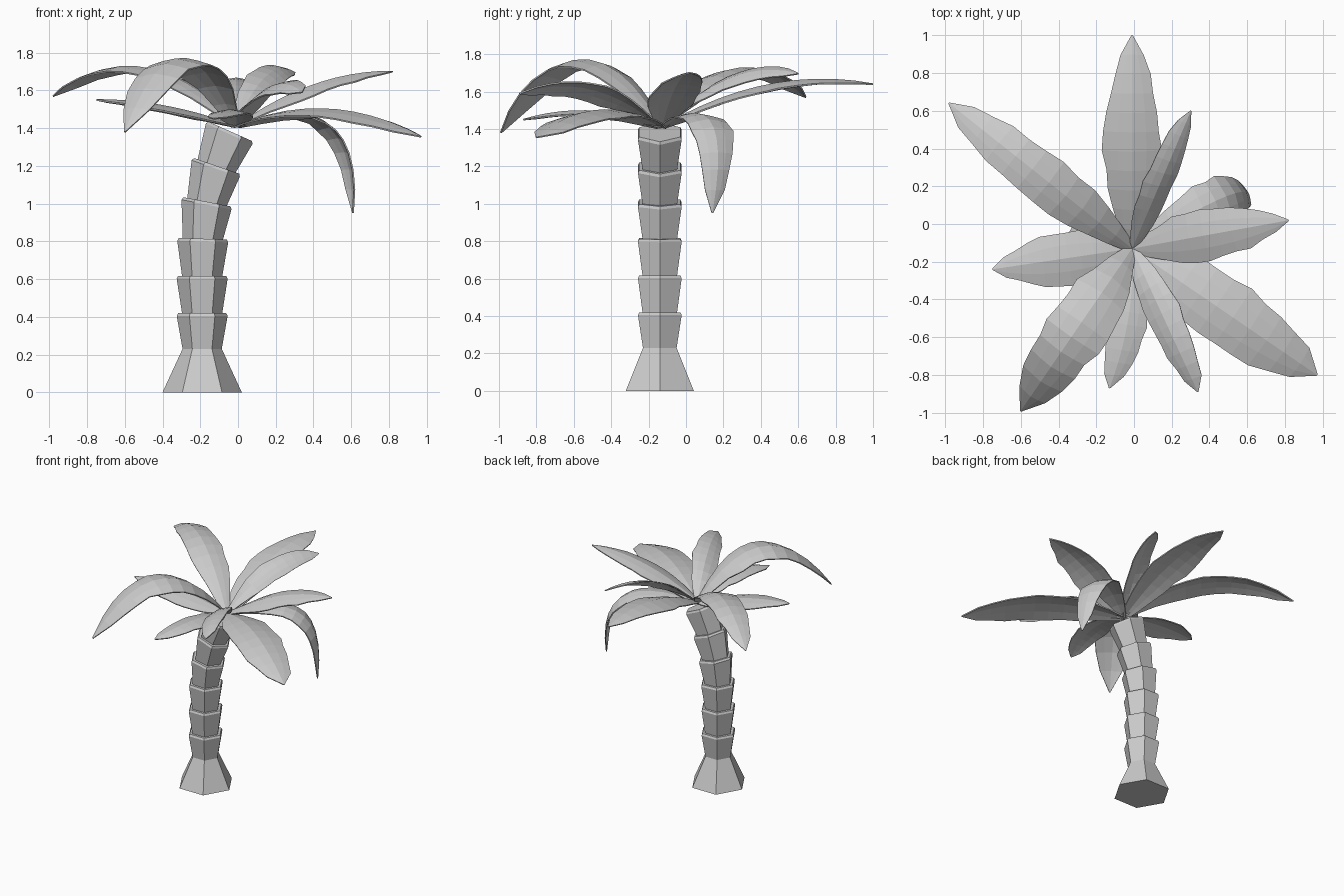
import bpy, bmesh, math, random
from mathutils import Vector, Matrix

if "Cube" in bpy.data.objects:
    bpy.data.objects.remove(bpy.data.objects["Cube"])

random.seed(4)


def finish(name, bm):
    bmesh.ops.recalc_face_normals(bm, faces=bm.faces)
    mesh = bpy.data.meshes.new(name)
    bm.to_mesh(mesh)
    bm.free()
    ob = bpy.data.objects.new(name, mesh)
    bpy.context.collection.objects.link(ob)
    return ob


def skin(bm, rows, closed):
    """Quads between neighbouring rows of vertices."""
    n = len(rows[0])
    for a, b in zip(rows, rows[1:]):
        for i in range(n if closed else n - 1):
            j = (i + 1) % n
            bm.faces.new((a[i], a[j], b[j], b[i]))


def hexagon(bm, centre, radius, tilt, lift=0):
    rot = Matrix.Rotation(tilt, 3, 'Y')
    return [bm.verts.new(centre + rot @ Vector((radius * math.cos(k * math.pi / 3),
                                                radius * math.sin(k * math.pi / 3), lift)))
            for k in range(6)]


def trunk_segment(name, bottoms, top, tilt):
    """Tapered hexagonal block with a small bevelled lip on top."""
    bm = bmesh.new()
    rings = [hexagon(bm, *b) for b in bottoms]
    rings += [hexagon(bm, top, .135, tilt, -.015), hexagon(bm, top, .127, tilt)]
    skin(bm, rings, True)
    bm.faces.new(rings[0][::-1])
    bm.faces.new(rings[-1])
    finish(name, bm)


# Trunk: flared foot, then stacked segments that lean towards +x
foot = Vector((-.19, -.14, 0))
top, tilt = foot + Vector((0, 0, .42)), 0
trunk_segment("trunk_foot", [(foot, .21, 0), (foot, .104, 0, .23)], top, tilt)
for i, degrees in enumerate((0, 2, 11, 19, 24)):
    new_tilt = math.radians(degrees)
    lean = (tilt + new_tilt) / 2
    new_top = top + .197 * Vector((math.sin(lean), 0, math.cos(lean)))
    trunk_segment(f"trunk_segment_{i + 1}", [(top, .106, tilt, -.005)], new_top, new_tilt)
    top, tilt = new_top, new_tilt


def frond(name, tip, mid_z, width, roll=0, curl=(0, 0), taper=.7):
    """Arched leaf from the crown to its tip, with a roof-shaped section."""
    crown, tip = Vector((-.01, -.13, 1.41)), Vector(tip)
    mid = (crown + tip) / 2 + Vector((*curl, 0))
    mid.z = mid_z
    across = (tip - crown).cross(Vector((0, 0, 1))).normalized()
    bm = bmesh.new()
    rows = []
    steps = 11
    for k in range(steps + 1):
        t = k / steps
        # Parabola through crown, middle and tip
        pos = crown * (1 - t) * (1 - 2 * t) + mid * 4 * t * (1 - t) + tip * t * (2 * t - 1)
        tan = (crown * (4 * t - 3) + mid * (4 - 8 * t) + tip * (4 * t - 1)).normalized()
        rot = Matrix.Rotation(math.radians(roll) * min(1, t * 3), 3, tan)
        up = rot @ across.cross(tan).normalized()
        side = rot @ across
        # Half width: narrow stem, broad middle, tip blunter for a small taper value
        power = .75 if t < .5 else taper
        w = width / 2 * max(.15 * (1 - t) + .02, max(0, math.sin(math.pi * t ** .9)) ** power)
        row = []
        for s in (-1, -.5, 0, .5, 1):
            h = s * w
            if abs(s) == 1 and k > 1:
                h *= random.uniform(.92, 1.08)  # ragged edge
            row.append(bm.verts.new(pos + side * h - up * .22 * abs(h) * (.6 + .4 * abs(s))))
        rows.append(row)
    skin(bm, rows, False)
    mod = finish(name, bm).modifiers.new("thickness", 'SOLIDIFY')
    mod.thickness = .008
    mod.offset = 0


# Fronds: tip, height at mid length, width, roll
frond("frond_back", (-.01, 1, 1.64), 1.635, .3)
frond("frond_back_left", (-.98, .64, 1.57), 1.72, .26, taper=.5)
frond("frond_back_right", (.3, .6, 1.695), 1.67, .17, 28, taper=.5)
frond("frond_drooping_right", (.61, .14, .95), 1.43, .24, 0, (.16, .13), .6)
frond("frond_right", (.82, .02, 1.7), 1.63, .27, 6)
frond("frond_front_right", (.97, -.8, 1.355), 1.5, .36, taper=.5)
frond("frond_front_inner", (.34, -.89, 1.59), 1.615, .2, 25, taper=.5)
frond("frond_front", (-.13, -.87, 1.45), 1.495, .2, 0, (.04, 0), .5)
frond("frond_front_left", (-.6, -.99, 1.38), 1.77, .32, taper=.45)
frond("frond_left", (-.75, -.24, 1.55), 1.515, .28)
